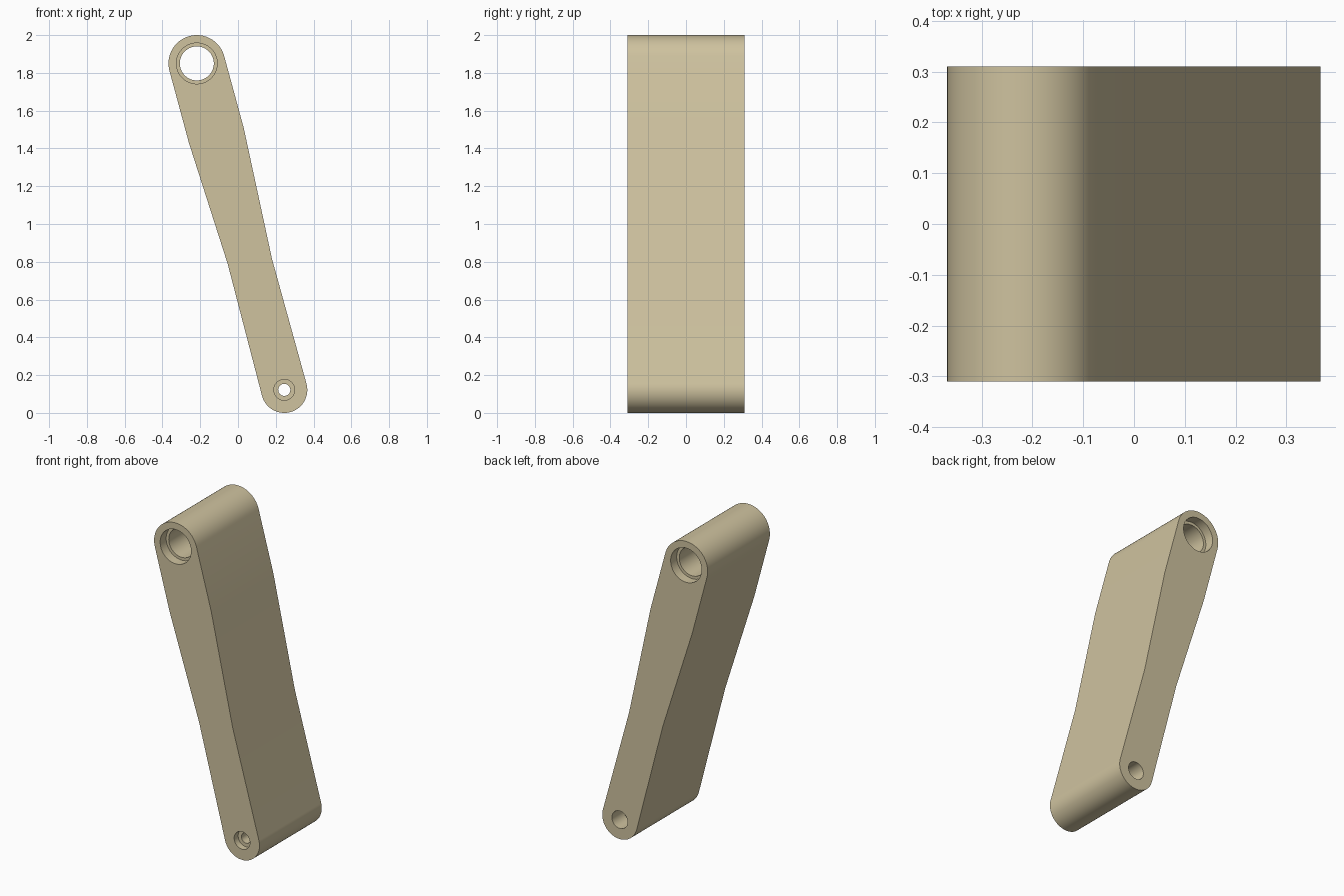
import bpy, bmesh, math

if "Cube" in bpy.data.objects:
    bpy.data.objects.remove(bpy.data.objects["Cube"])

HALF = 0.31                      # half width of the arm along y
TOP, TOP_R = (-0.218, 1.85), 0.15
LOW, LOW_R = (0.245, 0.122), 0.122

tan = bpy.data.materials.new("tan")
tan.diffuse_color = (0.62, 0.54, 0.345, 1)
tan.use_nodes = True
tan.node_tree.nodes["Principled BSDF"].inputs["Base Color"].default_value = tan.diffuse_color


def arc(centre, r, a0, a1, n):
    angles = [math.radians(a0 + (a1 - a0) * i / n) for i in range(n + 1)]
    return [(centre[0] + r * math.cos(a), centre[1] + r * math.sin(a)) for a in angles]


def finish(bm, name):
    bmesh.ops.recalc_face_normals(bm, faces=bm.faces)
    mesh = bpy.data.meshes.new(name)
    bm.to_mesh(mesh)
    bm.free()
    mesh.materials.append(tan)
    ob = bpy.data.objects.new(name, mesh)
    bpy.context.collection.objects.link(ob)
    return ob


def bore_cutter(name, centre, r, seat_r, front_depth, back_depth):
    """Stepped round cutter: narrow bore with a wider seat at each end."""
    steps = [(-HALF - 0.05, seat_r), (-HALF + front_depth, seat_r),
             (-HALF + front_depth, r), (HALF - back_depth, r),
             (HALF - back_depth, seat_r), (HALF + 0.05, seat_r)]
    bm = bmesh.new()
    rings = [[bm.verts.new((x, y, z)) for x, z in arc(centre, rad, 0, 360, 64)[:-1]]
             for y, rad in steps]
    for a, b in zip(rings, rings[1:]):
        for i in range(64):
            j = (i + 1) % 64
            bm.faces.new((a[i], a[j], b[j], b[i]))
    bm.faces.new(rings[0])
    bm.faces.new(rings[-1])
    ob = finish(bm, name)
    ob.hide_render = True
    return ob


# Arm body: rounded ends joined by gently bent sides
outline = arc(TOP, TOP_R, 14.7, 195, 40)
outline += [(-0.26, 1.43), (-0.055, 0.79)]
outline += arc(LOW, LOW_R, 195, 375.3, 40)
outline += [(0.18, 0.815), (0.03, 1.51)]
bm = bmesh.new()
face = bm.faces.new([bm.verts.new((x, -HALF, z)) for x, z in outline])
new = bmesh.ops.extrude_face_region(bm, geom=[face])["geom"]
bmesh.ops.translate(bm, vec=(0, 2 * HALF, 0),
                    verts=[v for v in new if isinstance(v, bmesh.types.BMVert)])
if not face.is_valid or len(bm.faces) < len(outline) + 2:
    bm.faces.new([e for e in bm.verts if e.co.y < 0])
arm = finish(bm, "link_arm")

# Stepped pivot holes through both ends
cutters = [bore_cutter("top_bore_cutter", TOP, 0.09, 0.108, 0.06, 0.06),
           bore_cutter("bottom_bore_cutter", LOW, 0.032, 0.055, 0.04, 0.12)]
bpy.context.view_layer.objects.active = arm
arm.select_set(True)
for cutter in cutters:
    mod = arm.modifiers.new(cutter.name, "BOOLEAN")
    mod.operation = "DIFFERENCE"
    mod.solver = "EXACT"
    mod.object = cutter
    bpy.ops.object.modifier_apply(modifier=mod.name)
    bpy.data.objects.remove(cutter)

bpy.ops.object.shade_smooth_by_angle(angle=math.radians(30))
